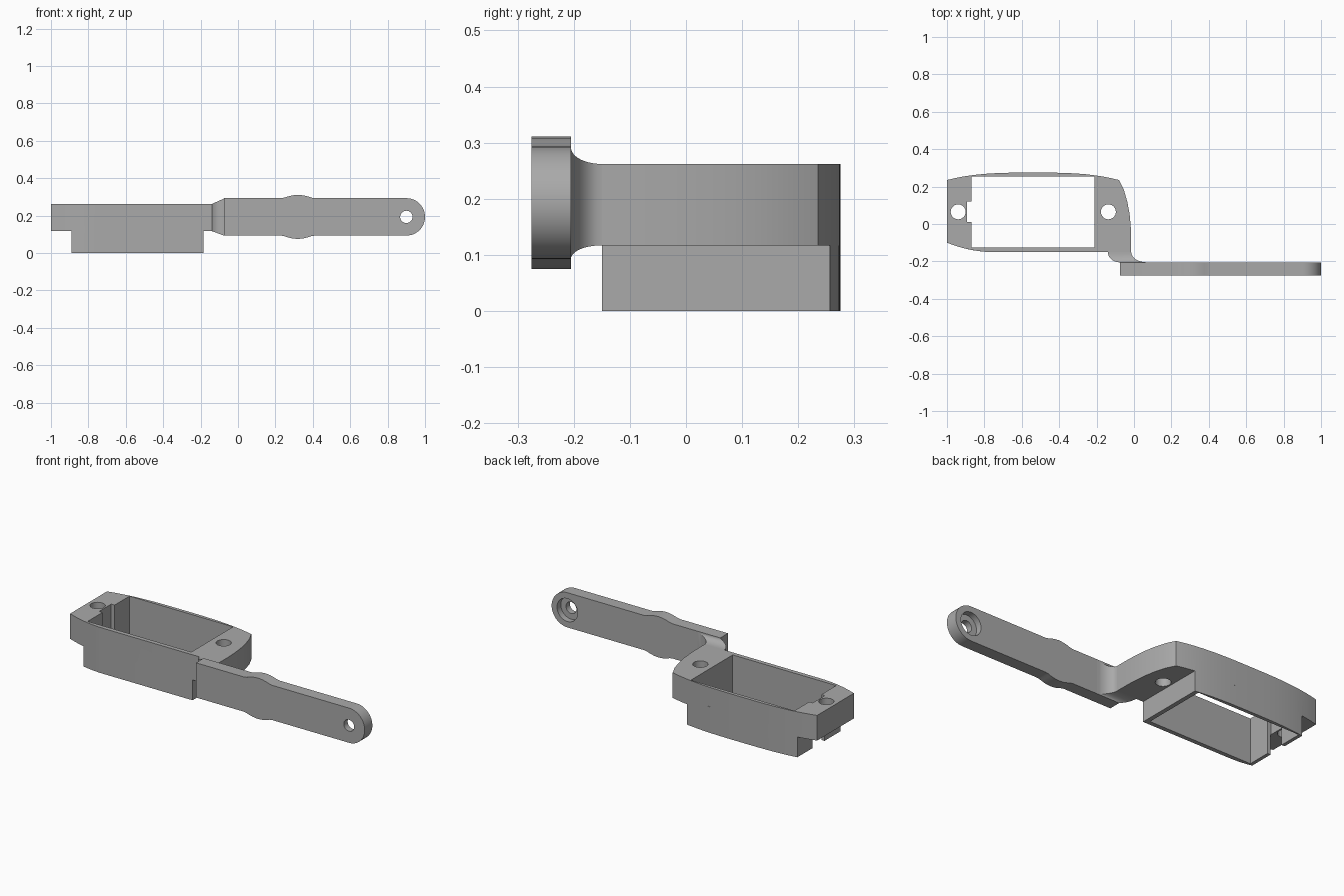
import bpy, bmesh, math
from mathutils import Vector

old = bpy.data.objects.get("Cube")
if old:
    bpy.data.objects.remove(old, do_unlink=True)

grey = bpy.data.materials.new("plain grey")
grey.use_nodes = True
COLOUR = (0.4, 0.4, 0.4, 1)
grey.diffuse_color = COLOUR
grey.node_tree.nodes["Principled BSDF"].inputs["Base Color"].default_value = COLOUR


def loft(name, rings):
    """Closed solid skinned through rings of equal point count."""
    bm = bmesh.new()
    loops = [[bm.verts.new(p) for p in ring] for ring in rings]
    for a, b in zip(loops, loops[1:]):
        for i in range(len(a)):
            j = (i + 1) % len(a)
            bm.faces.new((a[i], a[j], b[j], b[i]))
    bm.faces.new(loops[0])
    bm.faces.new(loops[-1])
    bmesh.ops.recalc_face_normals(bm, faces=bm.faces)
    mesh = bpy.data.meshes.new(name)
    bm.to_mesh(mesh)
    bm.free()
    mesh.materials.append(grey)
    ob = bpy.data.objects.new(name, mesh)
    bpy.context.collection.objects.link(ob)
    return ob


def prism_z(name, pts, z0, z1):
    return loft(name, [[(x, y, z) for x, y in pts] for z in (z0, z1)])


def prism_y(name, pts, y0, y1):
    return loft(name, [[(x, y, z) for x, z in pts] for y in (y0, y1)])


def rect(x0, x1, y0, y1):
    return [(x0, y0), (x1, y0), (x1, y1), (x0, y1)]


def arc(cx, cy, r, a0=0, a1=360, n=32):
    steps = n if a1 - a0 == 360 else n + 1
    angles = [math.radians(a0 + (a1 - a0) * i / n) for i in range(steps)]
    return [(cx + r * math.cos(a), cy + r * math.sin(a)) for a in angles]


def combine(ob, other, operation):
    mod = ob.modifiers.new(operation, 'BOOLEAN')
    mod.operation = operation
    mod.solver = 'EXACT'
    mod.object = other
    bpy.ops.object.select_all(action='DESELECT')
    bpy.context.view_layer.objects.active = ob
    ob.select_set(True)
    bpy.ops.object.modifier_apply(modifier=mod.name)
    bpy.data.objects.remove(other, do_unlink=True)


# Plan outline of the holder: bowed back, rounded right end, bowed front corner
def back_y(x):
    return 0.275 - 0.04 * (abs(x + 0.54) / 0.46) ** 3


def front_y(x):
    return -0.15 + 0.05 * (max(0, -0.75 - x) / 0.25) ** 2


def spread(a, b, n):
    return [a + (b - a) * i / n for i in range(n + 1)]


right_end = [(-0.055, 0.185), (-0.036, 0.12), (-0.023, 0.05), (-0.017, -0.02),
             (-0.015, -0.08), (-0.015, -0.15)]
outline = [(x, back_y(x)) for x in spread(-1, -0.08, 24)] + right_end
outline += [(x, front_y(x)) for x in spread(-0.75, -1, 8)]
holder = prism_z("holder", outline, 0.117, 0.262)

# Lower sleeve below the flange
sleeve_pts = [(x, back_y(x)) for x in spread(-0.89, -0.185, 18)]
sleeve_pts += [(x, front_y(x)) for x in [-0.185] + spread(-0.75, -0.89, 5)]
combine(holder, prism_z("sleeve", sleeve_pts, 0, 0.15), 'UNION')

# Rectangular pocket, cable notch and screw holes
combine(holder, prism_z("pocket", rect(-0.87, -0.21, -0.125, 0.255), -0.1, 0.4), 'DIFFERENCE')
combine(holder, prism_z("notch", rect(-0.892, -0.86, 0.01, 0.12), -0.1, 0.4), 'DIFFERENCE')
for x in (-0.94, -0.137):
    combine(holder, prism_z("screw_hole", arc(x, 0.065, 0.04), -0.1, 0.4), 'DIFFERENCE')

# Flared neck between holder and arm
rings = []
for i in range(11):
    t = math.radians(9 * i)
    y = -0.15 - 0.055 * math.sin(t)
    flare = 1 - math.cos(t)
    x0, x1 = -0.14 + 0.065 * flare, -0.015 + 0.085 * flare
    z0, z1 = 0.117 - 0.024 * flare, 0.262 + 0.029 * flare
    rings.append([(x0, y, z0), (x1, y, z0), (x1, y, z1), (x0, y, z1)])
neck = loft("neck", rings)

# Arm with rounded tip and a pair of mirrored bumps
MID = 0.193
bump = [(-0.09, 0.1), (-0.072, 0.103), (-0.058, 0.108), (-0.03, 0.115), (0, 0.118)]
bump += [(-d, h) for d, h in reversed(bump[:-1])]
lower = [(0.32 + d, MID - h) for d, h in bump]
upper = [(0.32 + d, MID + h) for d, h in reversed(bump)]
arm_pts = [(-0.075, MID - 0.1)] + lower + arc(0.9, MID, 0.1, -90, 90, 24)
arm_pts += upper + [(-0.075, MID + 0.1)]
arm = prism_y("arm", arm_pts, -0.275, -0.205)

# Pivot hole, counterbored from behind
combine(arm, prism_y("pivot_hole", arc(0.9, MID, 0.033), -0.4, 0), 'DIFFERENCE')
combine(arm, prism_y("counterbore", arc(0.9, MID, 0.066), -0.24, 0), 'DIFFERENCE')

# Smooth the curves and keep the edges crisp
bpy.ops.object.select_all(action='DESELECT')
for ob in (holder, neck, arm):
    ob.select_set(True)
    bpy.context.view_layer.objects.active = ob
bpy.ops.object.shade_smooth_by_angle(angle=math.radians(25))
